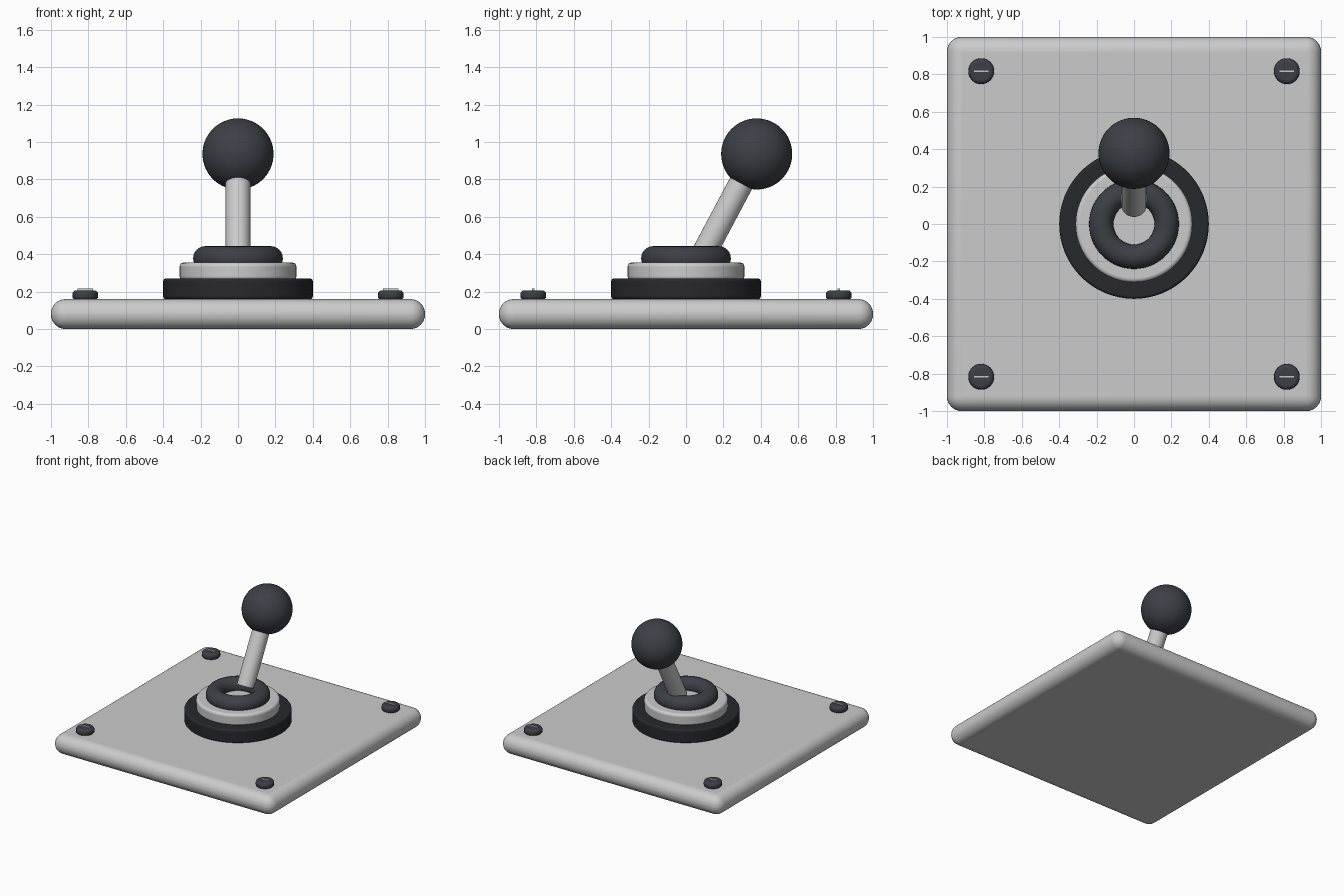
import bpy
from math import radians, sin, cos

if "Cube" in bpy.data.objects:
    bpy.data.objects.remove(bpy.data.objects["Cube"])


def material(name, rgb):
    mat = bpy.data.materials.new(name)
    mat.diffuse_color = (*rgb, 1)
    mat.use_nodes = True
    mat.node_tree.nodes["Principled BSDF"].inputs["Base Color"].default_value = mat.diffuse_color
    return mat


dark = material("dark_plastic", (0.045, 0.052, 0.063))
black = material("black_rubber", (0.02, 0.022, 0.026))


def finish(name, mat=None, bevel=0, segments=4):
    ob = bpy.context.object
    ob.name = name
    if mat:
        ob.data.materials.append(mat)
    bpy.ops.object.shade_smooth_by_angle(angle=radians(35))
    if bevel:
        mod = ob.modifiers.new("Bevel", "BEVEL")
        mod.width = bevel
        mod.segments = segments
        mod.limit_method = "ANGLE"
    return ob


def box(name, size, center, mat=None, bevel=0, segments=4):
    bpy.ops.mesh.primitive_cube_add(size=1, location=center)
    bpy.context.object.scale = size
    bpy.ops.object.transform_apply(location=False, rotation=False, scale=True)
    return finish(name, mat, bevel, segments)


def disc(name, radius, z0, z1, mat=None, bevel=0, x=0, y=0, vertices=64):
    bpy.ops.mesh.primitive_cylinder_add(
        vertices=vertices, radius=radius, depth=z1 - z0, location=(x, y, (z0 + z1) / 2))
    return finish(name, mat, bevel)


# Rounded mounting plate
box("base_plate", (2, 2, 0.16), (0, 0, 0.08), bevel=0.078, segments=8)

# Stepped collar around the lever
disc("lower_ring", 0.4, 0.16, 0.27, black, 0.015)
disc("collar", 0.312, 0.26, 0.355, None, 0.02)
bpy.ops.mesh.primitive_torus_add(
    major_radius=0.175, minor_radius=0.065, major_segments=64, minor_segments=24,
    location=(0, 0, 0.378))
finish("boot_ring", dark)

# Tilted lever with ball knob
tilt, length = radians(28), 0.6
knob = (0, 0.378, 0.936)
mid = (0, knob[1] - sin(tilt) * length / 2, knob[2] - cos(tilt) * length / 2)
bpy.ops.mesh.primitive_cylinder_add(
    vertices=48, radius=0.066, depth=length, location=mid, rotation=(-tilt, 0, 0))
finish("lever_shaft")
bpy.ops.mesh.primitive_uv_sphere_add(
    segments=64, ring_count=32, radius=0.19, location=knob, rotation=(-tilt, 0, 0))
finish("ball_knob", dark)

# Corner screws with slot bars
for i, (sx, sy) in enumerate([(-1, -1), (1, -1), (1, 1), (-1, 1)], 1):
    x, y = sx * 0.817, sy * 0.817
    disc(f"screw_{i}", 0.069, 0.155, 0.206, dark, 0.02, x, y, 32)
    box(f"screw_slot_{i}", (0.084, 0.012, 0.016), (x, y, 0.208))
